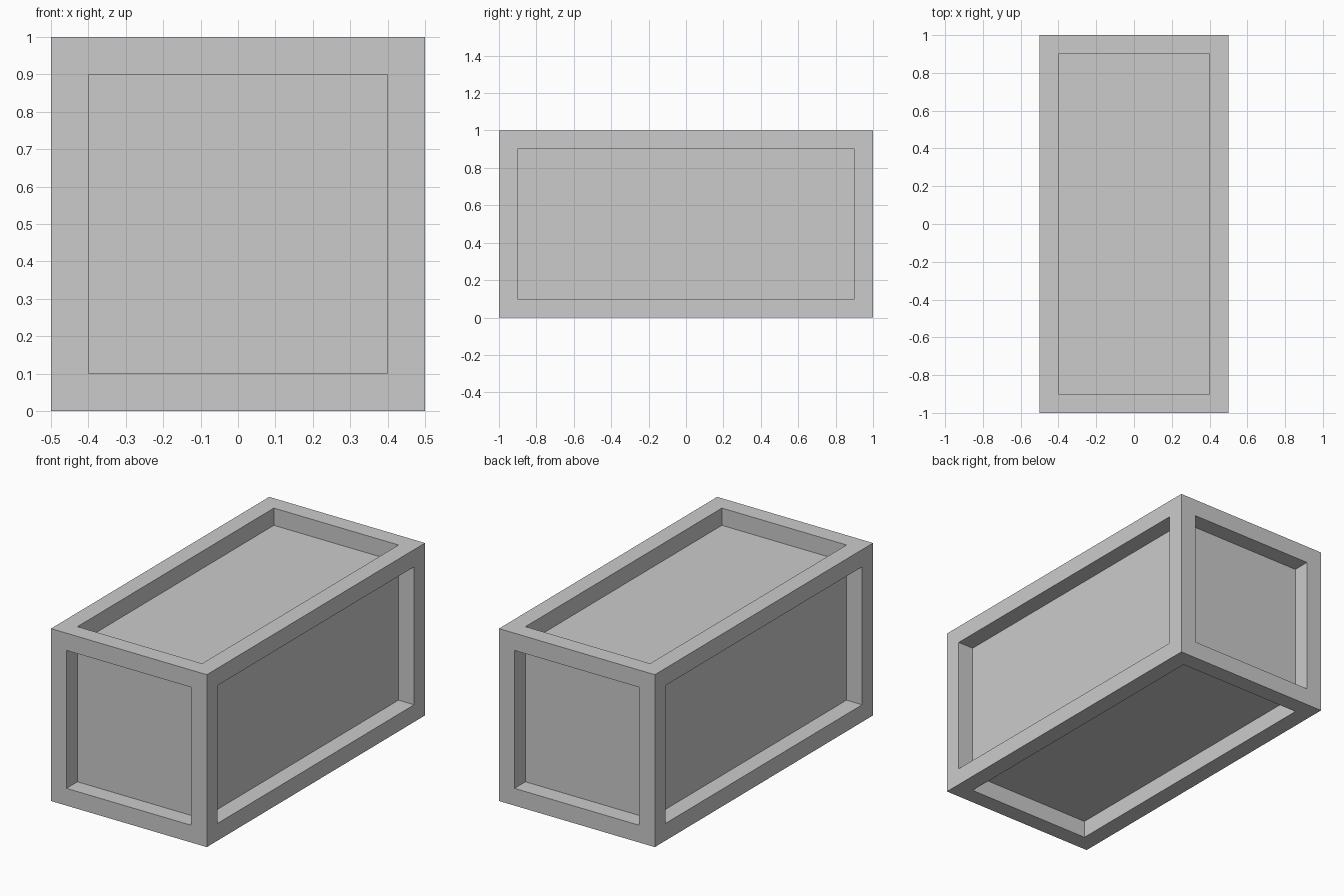
import bpy, bmesh
from mathutils import Matrix

if "Cube" in bpy.data.objects:
    bpy.data.objects.remove(bpy.data.objects["Cube"])

BORDER, DEPTH = 0.1, 0.1

# Crate body: a 1 x 2 x 1 box standing on the ground
bm = bmesh.new()
bmesh.ops.create_cube(bm, size=1, matrix=Matrix.Translation((0, 0, 0.5)) @ Matrix.Diagonal((1, 2, 1, 1)))
bm.normal_update()

# Frame border on every side
panels = bm.faces[:]
bmesh.ops.inset_individual(bm, faces=panels, thickness=BORDER, use_even_offset=True)

# Recessed panels, pushed straight in
panels = bmesh.ops.extrude_discrete_faces(bm, faces=panels)["faces"]
bm.normal_update()
for f in panels:
    bmesh.ops.translate(bm, verts=f.verts[:], vec=-f.normal.copy() * DEPTH)
bm.normal_update()

mesh = bpy.data.meshes.new("panelled_crate")
bm.to_mesh(mesh)
bm.free()
bpy.context.collection.objects.link(bpy.data.objects.new("panelled_crate", mesh))
